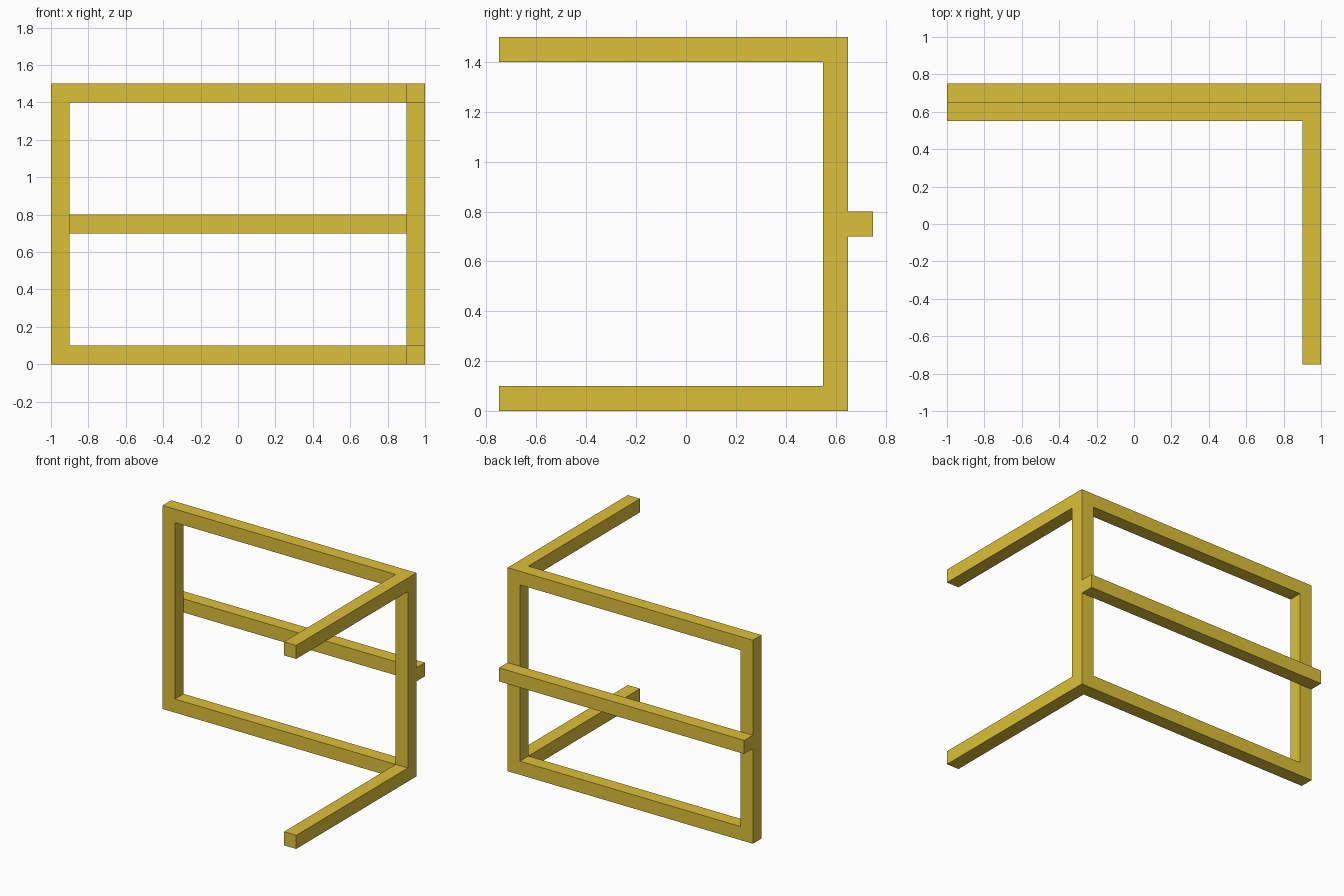
import bpy

if "Cube" in bpy.data.objects:
    bpy.data.objects.remove(bpy.data.objects["Cube"])

T = 0.1                      # bar thickness
W, H = 2.0, 1.5              # frame width and height
BACK = 0.65                  # rear face of the upright frame
FRONT = -0.75                # free ends of the arms

wood = bpy.data.materials.new("golden_wood")
wood.diffuse_color = (0.72, 0.53, 0.04, 1)
wood.use_nodes = True
wood.node_tree.nodes["Principled BSDF"].inputs["Base Color"].default_value = wood.diffuse_color


def bar(name, low, high):
    """Box spanning two opposite corners."""
    centre = [(a + b) / 2 for a, b in zip(low, high)]
    bpy.ops.mesh.primitive_cube_add(size=1, location=centre)
    ob = bpy.context.object
    ob.name = name
    ob.scale = [b - a for a, b in zip(low, high)]
    bpy.ops.object.transform_apply(location=False, rotation=False, scale=True)
    ob.data.materials.append(wood)
    return ob


# Full-height posts at both ends of the frame
for side, x in (("left", -W / 2), ("right", W / 2 - T)):
    bar(f"{side}_post", (x, BACK - T, 0), (x + T, BACK, H))

# Rails between the posts, and arms reaching forward from the right post
for level, z in (("bottom", 0), ("top", H - T)):
    bar(f"{level}_rail", (-W / 2 + T, BACK - T, z), (W / 2 - T, BACK, z + T))
    bar(f"{level}_arm", (W / 2 - T, FRONT, z), (W / 2, BACK - T, z + T))

# Middle rail fixed across the rear of the posts
bar("middle_rail", (-W / 2, BACK, 0.7), (W / 2, BACK + T, 0.7 + T))
